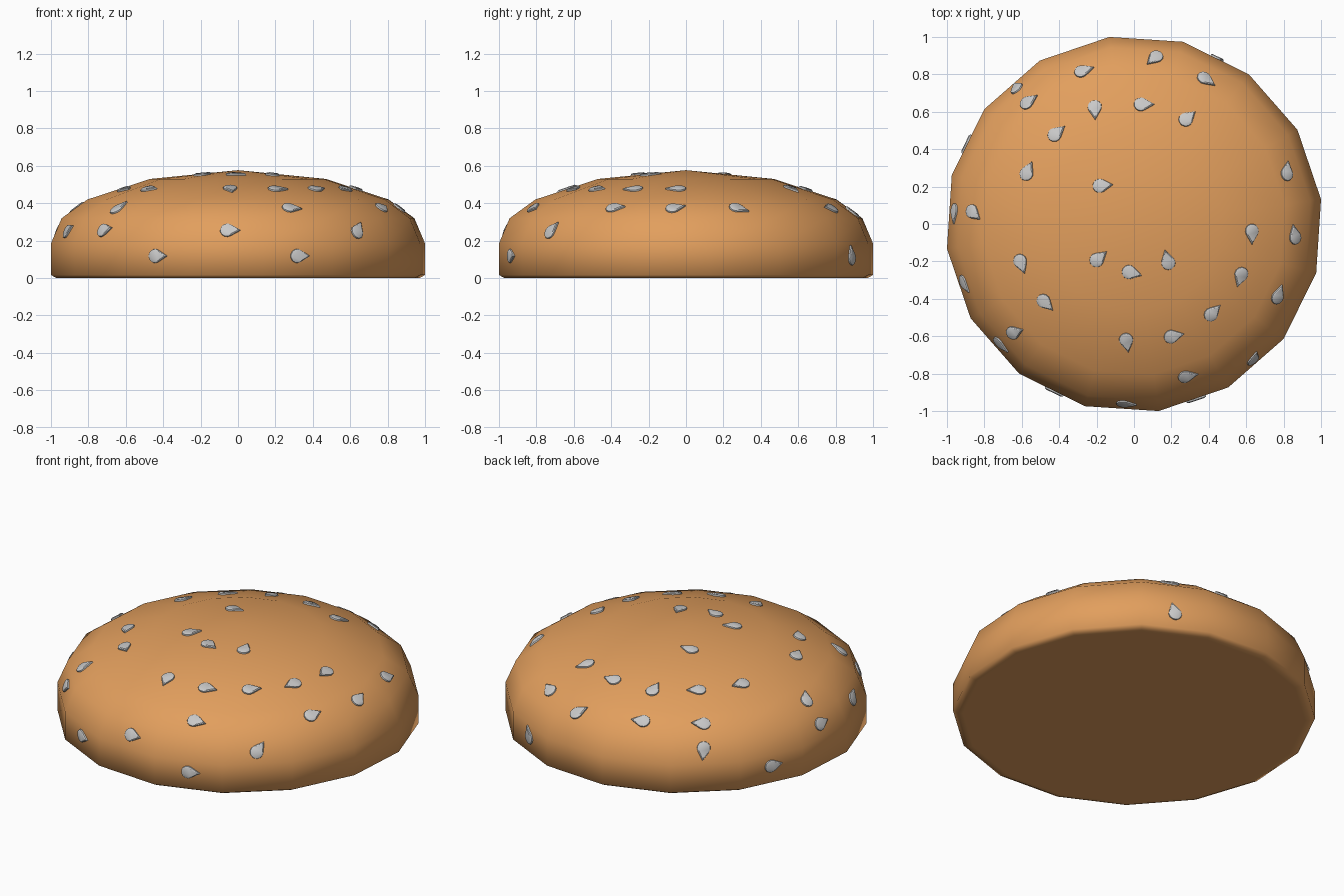
import bpy, bmesh, math
from mathutils import Vector, Matrix
from mathutils.bvhtree import BVHTree

if "Cube" in bpy.data.objects:
    bpy.data.objects.remove(bpy.data.objects["Cube"])


def material(name, rgb):
    m = bpy.data.materials.new(name)
    m.diffuse_color = (*rgb, 1)
    m.use_nodes = True
    m.node_tree.nodes["Principled BSDF"].inputs["Base Color"].default_value = m.diffuse_color
    return m


BREAD = material("toasted bread", (0.76, 0.345, 0.11))
SEED = material("pale seed", (0.58, 0.58, 0.58))


def add_object(name, bm, mat, angle):
    bmesh.ops.recalc_face_normals(bm, faces=bm.faces[:])
    me = bpy.data.meshes.new(name)
    bm.to_mesh(me)
    bm.free()
    me.materials.append(mat)
    ob = bpy.data.objects.new(name, me)
    bpy.context.collection.objects.link(ob)
    bpy.ops.object.select_all(action='DESELECT')
    ob.select_set(True)
    bpy.context.view_layer.objects.active = ob
    bpy.ops.object.shade_smooth_by_angle(angle=math.radians(angle))


def loft(bm, rings):
    for a, b in zip(rings, rings[1:]):
        n = len(a)
        for i in range(n):
            bm.faces.new((a[i], a[(i + 1) % n], b[(i + 1) % n], b[i]))


# Bun: 16-sided turned dome with a flat base and a softened bottom rim
PROFILE = [(0.945, 0), (0.97, 0), (1.0, 0.016), (1.0, 0.185), (0.943, 0.32), (0.805, 0.42), (0.47, 0.53)]
SIDES, R = 16, 1.0086
bm = bmesh.new()
rings = []
for r, z in PROFILE:
    angles = [math.radians(7.5 + 360 * i / SIDES) for i in range(SIDES)]
    rings.append([bm.verts.new((R * r * math.cos(a), R * r * math.sin(a), z)) for a in angles])
loft(bm, rings)
bm.faces.new(rings[0])
apex = bm.verts.new((0, 0, 0.577))
for i in range(SIDES):
    bm.faces.new((rings[-1][i], rings[-1][(i + 1) % SIDES], apex))
bmesh.ops.recalc_face_normals(bm, faces=bm.faces[:])
tree = BVHTree.FromBMesh(bm)
add_object("bun", bm, BREAD, 65)

# Seeds by ring height: x, y, heading of the tip as seen from above
UPPER = {
    0.55: [(-.17, .205, 5), (-.19, -.185, 40), (-.015, -.26, -15), (.18, -.195, 105)],
    0.475: [(-.21, .615, -88), (.05, .64, 0), (.285, .565, 40), (-.415, .485, 40),
            (-.57, .28, 65), (.63, -.05, -90), (-.605, -.21, -70), (.57, -.28, -108),
            (.42, -.475, 45), (-.475, -.42, -45), (-.04, -.63, -80), (.21, -.60, 12)],
    0.375: [(-.27, .82, 18), (.385, .775, -35), (-.565, .655, 35),
            (.82, .28, 85), (-.86, .06, -45), (.86, -.06, 100), (.77, -.38, 70),
            (-.64, -.58, 18), (.285, -.815, 12)],
}
# Side seeds: x, y, heading of the tip seen from outside (0 = right, 90 = up)
SIDE = {
    0.355: [(.11, .89, 50)],
    0.255: [(-.63, .73, -98), (-.96, .06, 5), (-.91, -.32, 28), (-.71, -.64, 12),
            (-.045, -.96, 0), (.64, -.72, 52)],
    0.118: [(.45, .89, 105), (-.89, .43, 5), (-.43, -.89, 0), (.33, -.94, 0)],
}

# Outline of one teardrop seed: round end plus pointed tip
OUTLINE = [Vector((-0.013 + 0.038 * math.cos(a), 0.038 * math.sin(a), 0))
           for a in [math.radians(55 + 250 * i / 9) for i in range(10)]] + [Vector((0.06, 0, 0))]


def add_seed(bm, loc, n, tip):
    side = n.cross(tip)
    m = Matrix((tip, side, n)).transposed()
    levels = [(0.95, -0.01), (1.0, 0.003), (0.97, 0.008), (0.8, 0.012)]
    rs = [[bm.verts.new(loc + m @ (p * s + Vector((0, 0, h)))) for p in OUTLINE] for s, h in levels]
    loft(bm, rs)
    bm.faces.new(rs[0])
    bm.faces.new(rs[-1])


bm = bmesh.new()
for table, above in ((UPPER, True), (SIDE, False)):
    for z, seeds in table.items():
        for x, y, deg in seeds:
            loc, n, _, _ = tree.find_nearest(Vector((x, y, z)))
            c, s = math.cos(math.radians(deg)), math.sin(math.radians(deg))
            if above:
                tip = Vector((c, s, -(n.x * c + n.y * s) / n.z))
            else:
                right = Vector((0, 0, 1)).cross(n).normalized()
                tip = right * c + n.cross(right) * s
            add_seed(bm, loc, n, tip.normalized())
add_object("seeds", bm, SEED, 35)
